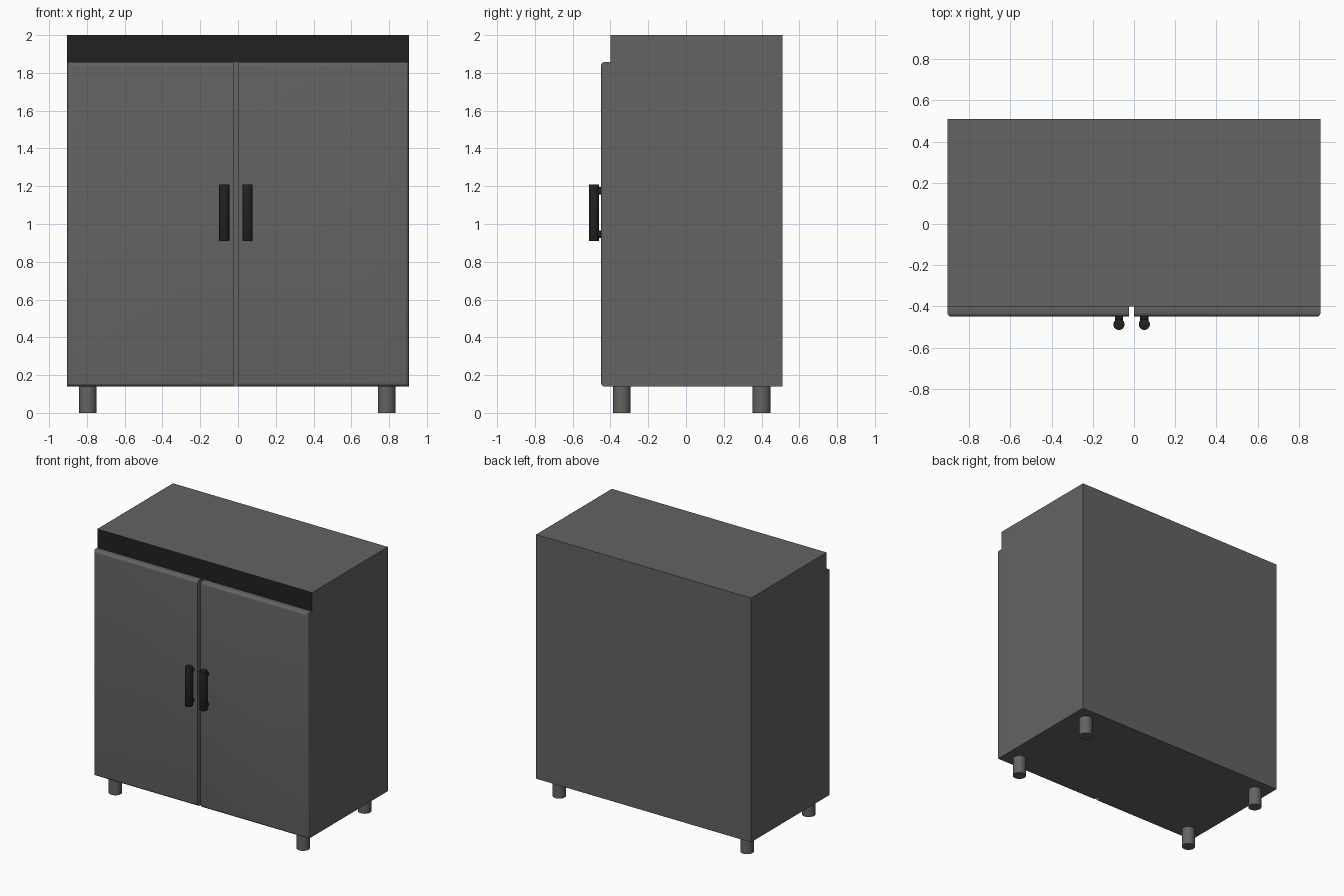
import bpy
import bmesh
from mathutils import Matrix, Vector

cube = bpy.data.objects.get("Cube")
if cube:
    bpy.data.objects.remove(cube, do_unlink=True)


def material(name, value):
    mat = bpy.data.materials.new(name)
    mat.use_nodes = True
    color = (value, value, value, 1)
    mat.diffuse_color = color
    mat.node_tree.nodes["Principled BSDF"].inputs["Base Color"].default_value = color
    return mat


GREY = material("steel grey", 0.125)
BLACK = material("black", 0.015)


def finish(bm, name, mats, smooth=True):
    mesh = bpy.data.meshes.new(name)
    bm.to_mesh(mesh)
    bm.free()
    for mat in mats:
        mesh.materials.append(mat)
    obj = bpy.data.objects.new(name, mesh)
    bpy.context.collection.objects.link(obj)
    if smooth:
        bpy.ops.object.select_all(action="DESELECT")
        obj.select_set(True)
        bpy.context.view_layer.objects.active = obj
        bpy.ops.object.shade_smooth_by_angle()
    return obj


def add_box(bm, low, high):
    low, high = Vector(low), Vector(high)
    size = Matrix.Diagonal((*(high - low), 1))
    bmesh.ops.create_cube(bm, size=1, matrix=Matrix.Translation((low + high) / 2) @ size)


def add_cylinder(bm, center, radius, depth, along_y=False):
    turn = Matrix.Rotation(1.5708, 4, "X") if along_y else Matrix.Identity(4)
    bmesh.ops.create_cone(bm, cap_ends=True, segments=32, radius1=radius, radius2=radius,
                          depth=depth, matrix=Matrix.Translation(center) @ turn)


HALF, FRONT, BACK = 0.905, -0.40, 0.51
BASE, DOOR_TOP, TOP = 0.14, 1.857, 2.0
DOOR_FRONT = -0.45

# Cabinet body, with a black control strip across the front above the doors
bm = bmesh.new()
add_box(bm, (-HALF, FRONT, BASE), (HALF, BACK, TOP))
bmesh.ops.bisect_plane(bm, geom=bm.verts[:] + bm.edges[:] + bm.faces[:],
                       plane_co=(0, 0, DOOR_TOP), plane_no=(0, 0, 1))
bm.normal_update()
for face in bm.faces:
    if face.normal.y < -0.9 and face.calc_center_median().z > DOOR_TOP:
        face.material_index = 1
finish(bm, "cabinet_body", [GREY, BLACK], smooth=False)


# Doors, rounded on the outer, top and bottom front edges
def door(name, x0, x1):
    bm = bmesh.new()
    add_box(bm, (x0, DOOR_FRONT, BASE), (x1, FRONT, DOOR_TOP))
    edges = []
    for edge in bm.edges:
        mid = (edge.verts[0].co + edge.verts[1].co) / 2
        if mid.y < DOOR_FRONT + 0.001 and abs(mid.x) > 0.1:
            edges.append(edge)
    bmesh.ops.bevel(bm, geom=edges, offset=0.02, segments=5, profile=0.5, affect="EDGES")
    finish(bm, name, [GREY])


door("right_door", -HALF, -0.025)
door("left_door", 0, HALF)


# Vertical bar handles on two short posts
def handle(name, x):
    bm = bmesh.new()
    add_cylinder(bm, (x, -0.487, 1.06), 0.027, 0.30)
    rims = [e for e in bm.edges if abs(e.verts[0].co.z - e.verts[1].co.z) < 0.001]
    bmesh.ops.bevel(bm, geom=rims, offset=0.004, segments=2, profile=0.5, affect="EDGES")
    for z in (0.945, 1.175):
        add_cylinder(bm, (x, -0.466, z), 0.02, 0.036, along_y=True)
    finish(bm, name, [BLACK])


handle("right_handle", -0.073)
handle("left_handle", 0.05)

# Round feet
for side, x in (("right", -0.795), ("left", 0.787)):
    for end, y in (("front", -0.34), ("back", 0.40)):
        bm = bmesh.new()
        add_cylinder(bm, (x, y, BASE / 2), 0.047, BASE)
        finish(bm, f"{end}_{side}_foot", [GREY])
